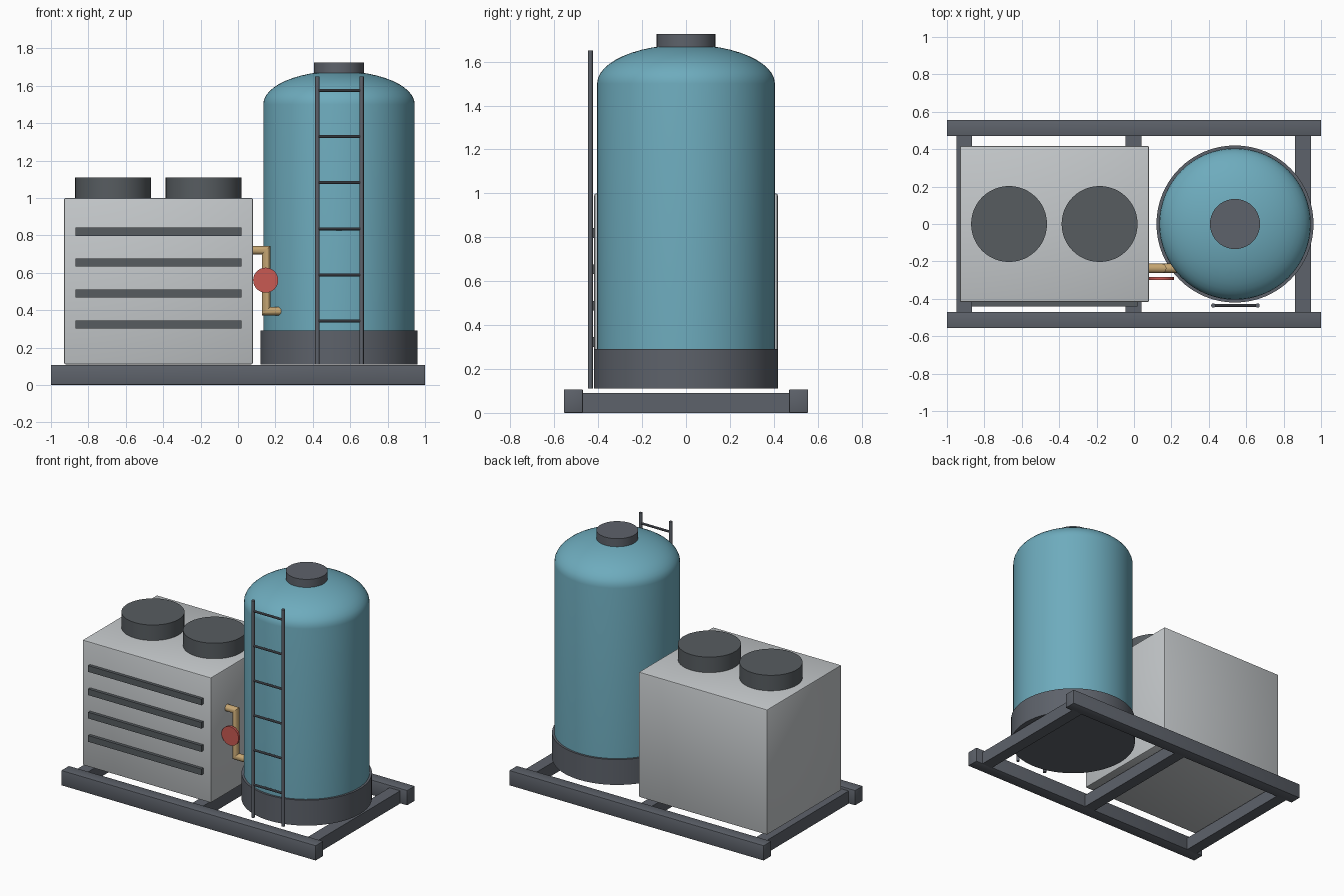
import bpy, bmesh, math
from mathutils import Vector

if "Cube" in bpy.data.objects:
    bpy.data.objects.remove(bpy.data.objects["Cube"])


def material(name, rgb):
    m = bpy.data.materials.new(name)
    m.diffuse_color = (*rgb, 1)
    m.use_nodes = True
    m.node_tree.nodes["Principled BSDF"].inputs["Base Color"].default_value = m.diffuse_color
    return m


STEEL = material("dark steel", (0.11, 0.122, 0.145))
VENT = material("vent grey", (0.095, 0.108, 0.118))
PANEL = material("light grey panel", (0.56, 0.585, 0.60))
TEAL = material("teal paint", (0.155, 0.41, 0.51))
BRASS = material("brass", (0.56, 0.38, 0.17))
RED = material("valve red", (0.58, 0.10, 0.085))


def finish(name, bm, mat, smooth=False):
    bmesh.ops.recalc_face_normals(bm, faces=bm.faces)
    me = bpy.data.meshes.new(name)
    bm.to_mesh(me)
    bm.free()
    ob = bpy.data.objects.new(name, me)
    bpy.context.collection.objects.link(ob)
    me.materials.append(mat)
    if smooth:
        bpy.ops.object.select_all(action='DESELECT')
        ob.select_set(True)
        bpy.context.view_layer.objects.active = ob
        bpy.ops.object.shade_smooth_by_angle(angle=math.radians(35))
    return ob


def box(name, x, y, z, mat, bevel=0.0):
    """Box from (min, max) ranges, with optional rounded edges."""
    bm = bmesh.new()
    bmesh.ops.create_cube(bm, size=1)
    for v in bm.verts:
        v.co = [r[0] if c < 0 else r[1] for c, r in zip(v.co, (x, y, z))]
    if bevel:
        bmesh.ops.bevel(bm, geom=bm.edges[:], offset=bevel, segments=2,
                        profile=0.5, affect='EDGES')
    return finish(name, bm, mat, bevel > 0)


def rod(name, a, b, r, mat, sides=16):
    """Cylinder between two points."""
    a, b = Vector(a), Vector(b)
    bm = bmesh.new()
    bmesh.ops.create_cone(bm, cap_ends=True, segments=sides, radius1=r,
                          radius2=r, depth=(b - a).length)
    rot = (b - a).to_track_quat('Z', 'Y')
    for v in bm.verts:
        v.co = rot @ v.co + (a + b) / 2
    return finish(name, bm, mat, True)


def lathe(name, centre, profile, mat, steps=64):
    """Spin an (r, z) profile about a vertical axis."""
    bm = bmesh.new()
    vs = [bm.verts.new((centre[0] + r, centre[1], z)) for r, z in profile]
    es = [bm.edges.new(p) for p in zip(vs, vs[1:])]
    bmesh.ops.spin(bm, geom=vs + es, cent=(*centre, 0), axis=(0, 0, 1),
                   angle=math.tau, steps=steps)
    bmesh.ops.remove_doubles(bm, verts=bm.verts, dist=1e-5)
    return finish(name, bm, mat, True)


# Skid frame: two long rails and three lower cross beams
for side, y in (("front", -0.513), ("back", 0.513)):
    box(f"{side}_skid_rail", (-1, 1), (y - 0.043, y + 0.043), (0, 0.107), STEEL, 0.004)
for i, x in enumerate((-0.907, -0.003, 0.903)):
    box(f"cross_beam_{i + 1}", (x - 0.042, x + 0.042), (-0.48, 0.48), (0, 0.09), STEEL)

# Chiller cabinet with front louvres and roof fans
box("cabinet", (-0.93, 0.08), (-0.418, 0.418), (0.11, 1.0), PANEL, 0.009)
for i in range(4):
    z = 0.323 + 0.1655 * i
    box(f"louvre_{i + 1}", (-0.87, 0.02), (-0.44, -0.40), (z - 0.022, z + 0.022), VENT)
for i, x in enumerate((-0.668, -0.184)):
    rod(f"roof_fan_{i + 1}", (x, 0, 0.99), (x, 0, 1.11), 0.203, VENT, 48)

# Tank: skirt, domed shell and top hatch
TX = 0.54
rod("tank_skirt", (TX, 0, 0.11), (TX, 0, 0.29), 0.42, STEEL, 64)
dome = [(0.405 * math.cos(a), 1.5 + 0.178 * math.sin(a))
        for a in (math.pi / 2 * k / 12 for k in range(12))]
lathe("tank_shell", (TX, 0), [(0, 0.2), (0.405, 0.2)] + dome + [(0, 1.678)], TEAL)
rod("tank_hatch", (TX, 0, 1.64), (TX, 0, 1.725), 0.134, STEEL, 40)

# Ladder
for side, x in (("left", 0.424), ("right", 0.661)):
    rod(f"ladder_{side}_rail", (x, -0.436, 0.11), (x, -0.436, 1.65), 0.0115, STEEL, 12)
for i in range(6):
    z = 0.342 + 0.2465 * i
    rod(f"ladder_rung_{i + 1}", (0.424, -0.436, z), (0.661, -0.436, z), 0.008, STEEL, 10)

# Connecting pipe, swept with mitred corners, and valve handwheel
PY = -0.237
path = [(0.06, 0.72), (0.15, 0.72), (0.15, 0.394), (0.26, 0.394)]
offsets = [(0, 1), (1, 1), (1, 1), (0, 1)]  # mitre direction at each point
bm = bmesh.new()
rings = []
for (x, z), (ox, oz) in zip(path, offsets):
    ring = []
    for k in range(20):
        a = math.tau * k / 20
        d = 0.023 * math.cos(a)
        ring.append(bm.verts.new((x + ox * d, PY + 0.025 * math.sin(a), z + oz * d)))
    rings.append(ring)
for r0, r1 in zip(rings, rings[1:]):
    for k in range(20):
        n = (k + 1) % 20
        bm.faces.new((r0[k], r0[n], r1[n], r1[k]))
bm.faces.new(rings[0])
bm.faces.new(rings[-1])
finish("connecting_pipe", bm, BRASS, True)
rod("valve_handwheel", (0.148, -0.300, 0.56), (0.148, -0.283, 0.56), 0.067, RED, 32)
